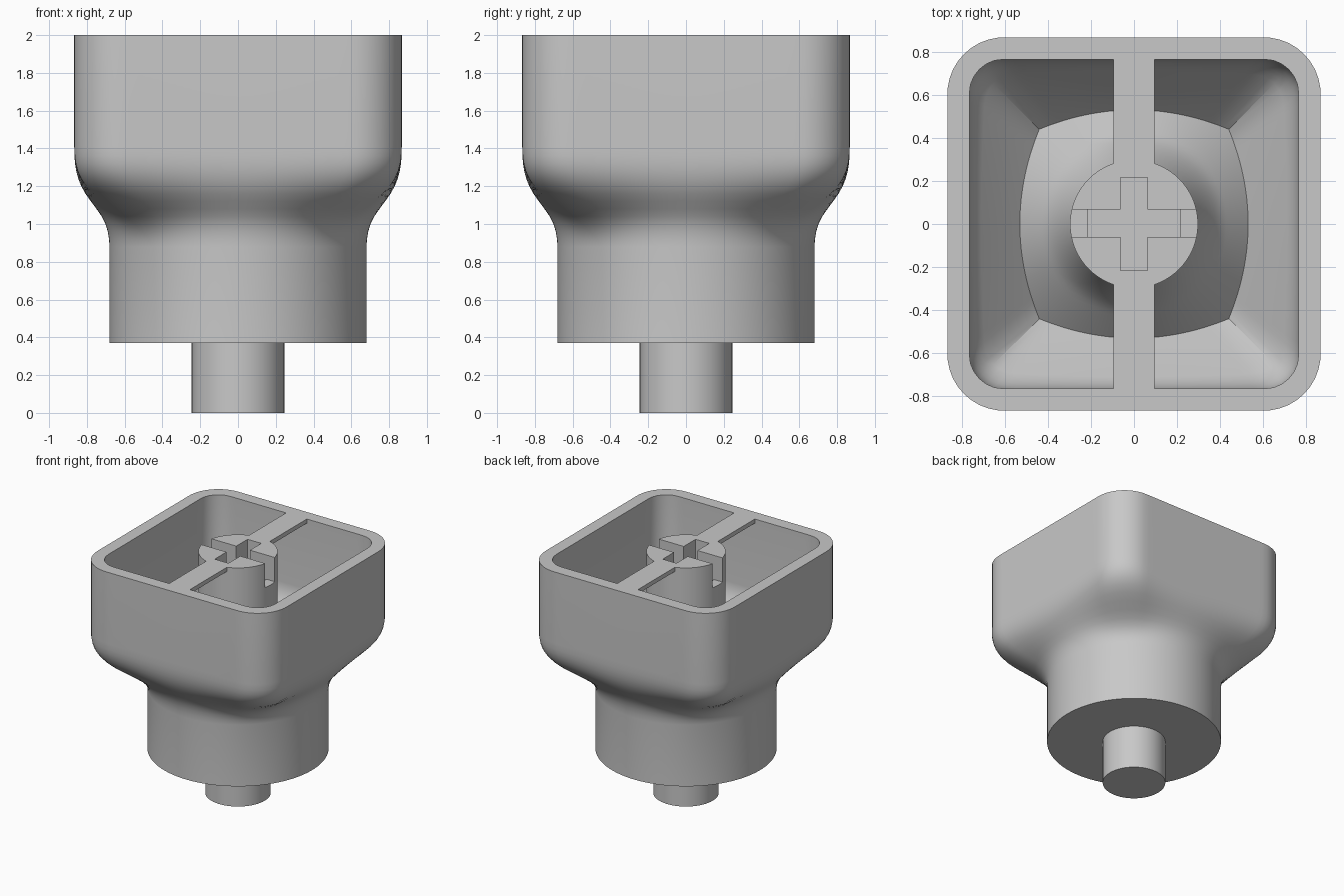
import bpy, bmesh
from math import cos, sin, tan, pi, sqrt

if "Cube" in bpy.data.objects:
    bpy.data.objects.remove(bpy.data.objects["Cube"], do_unlink=True)

grey = bpy.data.materials.new("plain grey")
grey.use_nodes = True
colour = (0.58, 0.58, 0.58, 1)
grey.diffuse_color = colour
grey.node_tree.nodes["Principled BSDF"].inputs["Base Color"].default_value = colour

N = 160
ANGLES = [2 * pi * i / N for i in range(N)]


def fold(a):
    """Angle to the nearest side's middle, 0 to 45 degrees."""
    return abs((a + pi / 4) % (pi / 2) - pi / 4)


def rounded_square(a, half, r):
    """Polar radius of a rounded square."""
    a, c = fold(a), half - r
    if half * tan(a) <= c:
        return half / cos(a)
    b = c * (cos(a) + sin(a))
    return b + sqrt(b * b - 2 * c * c + r * r)


def finish(name, bm):
    bmesh.ops.recalc_face_normals(bm, faces=bm.faces)
    mesh = bpy.data.meshes.new(name)
    bm.to_mesh(mesh)
    bm.free()
    ob = bpy.data.objects.new(name, mesh)
    bpy.context.collection.objects.link(ob)
    mesh.materials.append(grey)
    return ob


def activate(ob):
    bpy.ops.object.select_all(action="DESELECT")
    ob.select_set(True)
    bpy.context.view_layer.objects.active = ob


def smooth(ob):
    activate(ob)
    bpy.ops.object.shade_smooth_by_angle(angle=pi / 6)


def loft(name, rings):
    """Skin rings of (radius, z) pairs, one pair per angle, and cap both ends."""
    bm = bmesh.new()
    loops = [[bm.verts.new((r * cos(a), r * sin(a), z)) for a, (r, z) in zip(ANGLES, ring)]
             for ring in rings]
    for low, high in zip(loops, loops[1:]):
        for i in range(N):
            j = (i + 1) % N
            bm.faces.new((low[i], low[j], high[j], high[i]))
    bm.faces.new(loops[0])
    bm.faces.new(loops[-1])
    ob = finish(name, bm)
    smooth(ob)
    return ob


def box(name, x0, x1, y0, y1, z0, z1):
    bm = bmesh.new()
    bmesh.ops.create_cube(bm, size=1)
    for v in bm.verts:
        v.co.x = x1 if v.co.x > 0 else x0
        v.co.y = y1 if v.co.y > 0 else y0
        v.co.z = z1 if v.co.z > 0 else z0
    return finish(name, bm)


def cylinder(name, r, z0, z1):
    return loft(name, [[(r, z)] * N for z in (z0, z1)])


def cut(ob, cutter):
    activate(ob)
    mod = ob.modifiers.new("cut", "BOOLEAN")
    mod.operation, mod.solver, mod.object = "DIFFERENCE", "EXACT", cutter
    bpy.ops.object.modifier_apply(modifier=mod.name)
    bpy.data.objects.remove(cutter, do_unlink=True)


def floor_z(r):
    """Conical cavity floor with a fillet towards the post."""
    return 1.06 - 1.1 * (r - 0.53) + 0.12 * max(0, 1 - (r - 0.29) / 0.13) ** 2


def valley(a):
    """Radius where the cavity walls meet the conical floor."""
    t = tan(fold(a))
    return 1.06 / (1 + sqrt(1 + 0.986 * t * t)) / cos(fold(a))


# Body: round neck blending into a rounded square cup
BLEND = [(0.37, 0), (0.88, 0), (0.92, 0.015), (0.96, 0.05), (1.0, 0.115), (1.04, 0.22),
         (1.08, 0.37), (1.12, 0.53), (1.16, 0.68), (1.2, 0.8), (1.24, 0.885),
         (1.28, 0.943), (1.32, 0.977), (1.36, 0.994), (1.41, 1), (2, 1)]
rings = [[(0.68 * (1 - t) + t * rounded_square(a, 0.867, 0.265), z) for a in ANGLES]
         for z, t in BLEND]

# Cavity walls: upright, then rounding into a slope down to the valley
WALL_FOOT = 1.42
SLOPE = [(0, 0), (0.01, 0.07), (0.03, 0.14), (0.06, 0.21), (0.106, 0.28),
         (0.16, 0.345), (0.234, 0.415)]
top = [rounded_square(a, 0.765, 0.16) for a in ANGLES]
low = [valley(a) for a in ANGLES]
rings.append([(r, 2) for r in top])
for f, drop in SLOPE:
    rings.append([(r * (1 - f) + v * f, WALL_FOOT * (1 - drop) + floor_z(v) * drop)
                  for r, v in zip(top, low)])

# Cavity floor: rises from the valley to the post
STEPS = 14
for k in range(STEPS + 1):
    f = k / STEPS
    radii = [v * (1 - f) + 0.29 * f for v in low]
    rings.append([(r, floor_z(r)) for r in radii])
loft("body", rings)

# Bottom pin
cylinder("bottom_pin", 0.245, 0, 0.38)

# Centre post with a cross socket, notched through on both sides
post = cylinder("centre_post", 0.297, 1.0, 2)
cut(post, box("socket_slot_y", -0.063, 0.063, -0.215, 0.215, 1.5, 2.1))
cut(post, box("socket_slot_x", -0.215, 0.215, -0.06, 0.067, 1.5, 2.1))
cut(post, box("side_notch", -0.4, 0.4, -0.06, 0.067, 1.8, 2.1))
smooth(post)

# Thin bridges from the post to the rim
for name, side in (("front_bridge", -1), ("back_bridge", 1)):
    y0, y1 = sorted((side * 0.28, side * 0.77))
    box(name, -0.095, 0.095, y0, y1, 1.965, 2)
